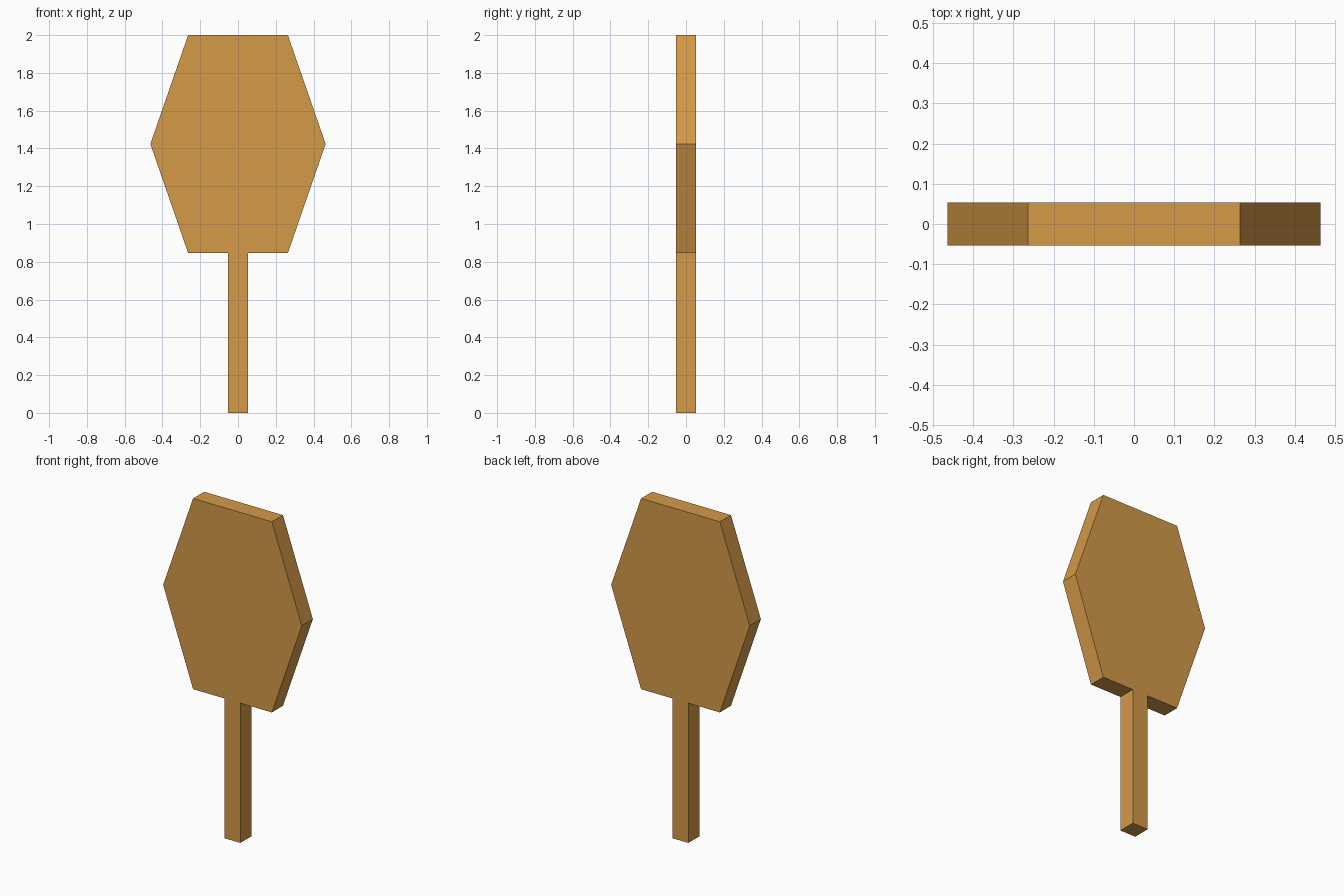
import bpy
import bmesh

cube = bpy.data.objects.get("Cube")
if cube:
    bpy.data.objects.remove(cube, do_unlink=True)

HALF_DEPTH = 0.053
BLADE_BOTTOM, BLADE_MIDDLE, TOP = 0.846, 1.424, 2.0

# Warm wood colour
wood = bpy.data.materials.new("warm wood")
wood.use_nodes = True
colour = (0.66, 0.32, 0.064, 1)
wood.diffuse_color = colour
wood.node_tree.nodes["Principled BSDF"].inputs["Base Color"].default_value = colour


def slab(name, right_side):
    """Mirror a half outline (x, z) across x = 0 and extrude it through the depth."""
    outline = right_side + [(-x, z) for x, z in reversed(right_side)]
    bm = bmesh.new()
    face = bm.faces.new([bm.verts.new((x, -HALF_DEPTH, z)) for x, z in outline])
    result = bmesh.ops.extrude_face_region(bm, geom=[face])
    verts = [g for g in result["geom"] if isinstance(g, bmesh.types.BMVert)]
    bmesh.ops.translate(bm, verts=verts, vec=(0, 2 * HALF_DEPTH, 0))
    bmesh.ops.recalc_face_normals(bm, faces=bm.faces)
    mesh = bpy.data.meshes.new(name)
    bm.to_mesh(mesh)
    bm.free()
    mesh.materials.append(wood)
    obj = bpy.data.objects.new(name, mesh)
    bpy.context.collection.objects.link(obj)
    return obj


# Square handle and six-sided paddle blade
slab("handle", [(HALF_DEPTH, 0), (HALF_DEPTH, BLADE_BOTTOM)])
slab("paddle_blade", [(0.264, BLADE_BOTTOM), (0.464, BLADE_MIDDLE), (0.264, TOP)])
